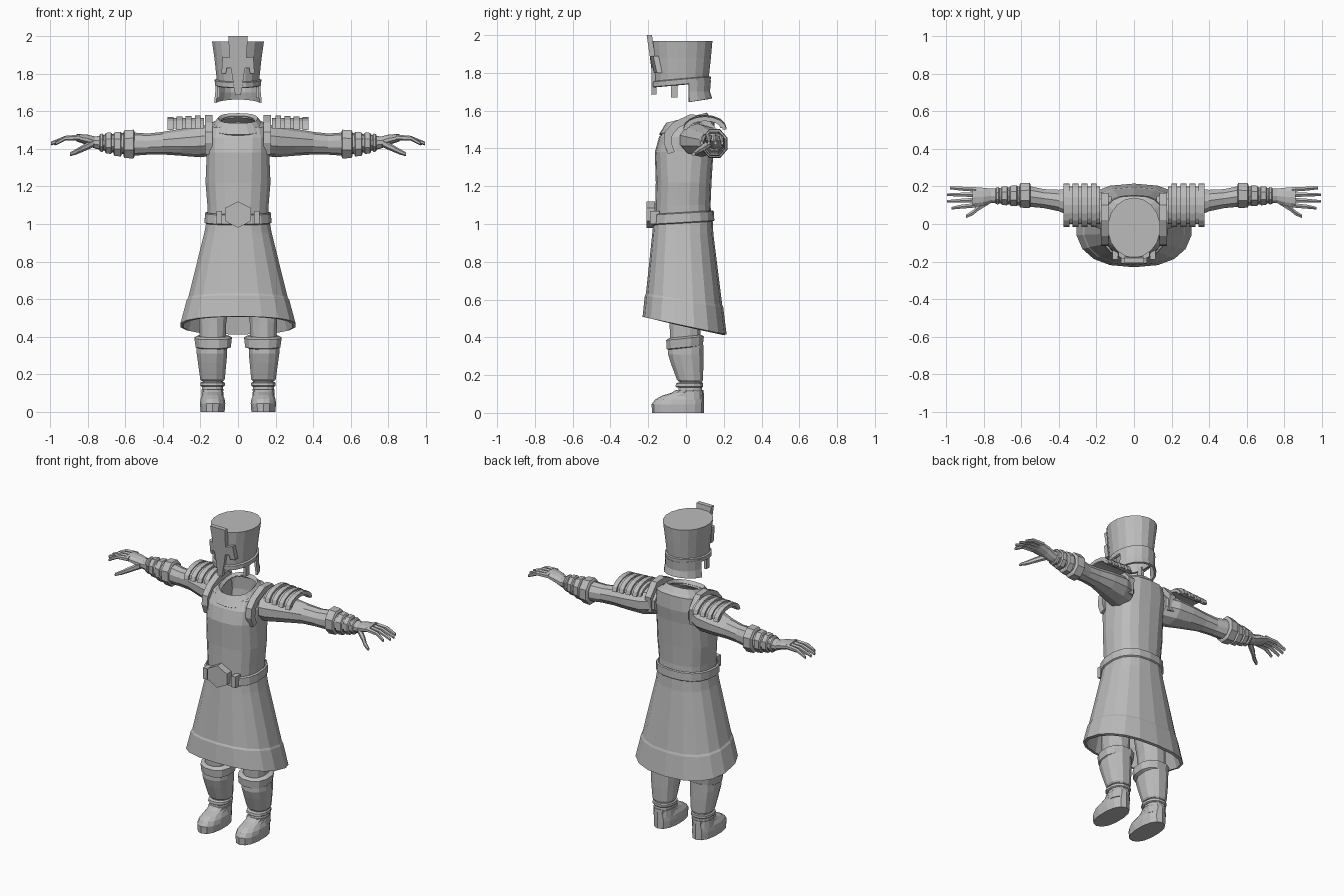
import bpy, bmesh, math

grey = bpy.data.materials.new("plain grey")
grey.diffuse_color = (0.5, 0.5, 0.5, 1)


def loft(name, rings, caps=(True, True), mirror=False, thick=0, closed=True):
    """Skin a list of cross-sections with quads, optionally capped."""
    bm = bmesh.new()
    rows = [[bm.verts.new(p) for p in r] for r in rings]
    n = len(rows[0])
    for a, b in zip(rows, rows[1:]):
        for i in range(n if closed else n - 1):
            j = (i + 1) % n
            bm.faces.new((a[i], a[j], b[j], b[i]))
    if caps[0]:
        bm.faces.new(rows[0][::-1])
    if caps[1]:
        bm.faces.new(rows[-1])
    bmesh.ops.recalc_face_normals(bm, faces=bm.faces)
    me = bpy.data.meshes.new(name)
    bm.to_mesh(me)
    bm.free()
    me.materials.append(grey)
    ob = bpy.data.objects.new(name, me)
    bpy.context.collection.objects.link(ob)
    if thick:
        mod = ob.modifiers.new("thickness", 'SOLIDIFY')
        mod.thickness = thick
        mod.offset = -1
    if mirror:
        ob.modifiers.new("mirror", 'MIRROR')
    return ob


def power(v, p):
    return math.copysign(abs(v) ** (2 / p), v)


def zring(z, x0, x1, y0, y1, n=16, tilt=0, p=2):
    """Horizontal rounded section inside a box, tilted along y."""
    pts = []
    for i in range(n):
        t = 2 * math.pi * (i + 0.5) / n
        x = (x0 + x1) / 2 + (x1 - x0) / 2 * power(math.cos(t), p)
        y = (y0 + y1) / 2 + (y1 - y0) / 2 * power(math.sin(t), p)
        pts.append((x, y, z + tilt * y))
    return pts


def body(z, hx, y0, y1, tilt=0, n=18, p=2.4):
    return zring(z, -hx, hx, y0, y1, n, tilt, p)


def xring(x, y, z, ry, rz, n=10):
    """Section across the arm direction."""
    return [(x, y + ry * math.cos(2 * math.pi * (i + 0.5) / n),
             z + rz * math.sin(2 * math.pi * (i + 0.5) / n)) for i in range(n)]


def box(name, x0, x1, y0, y1, z0, z1, mirror=False):
    r = [[(x0, y0, z), (x1, y0, z), (x1, y1, z), (x0, y1, z)] for z in (z0, z1)]
    return loft(name, r, mirror=mirror)


def strap(name, x0, x1, path, inner):
    """Rectangular strip along a y-z path; inner gives the underside path."""
    loft(name, [[(x0, *a), (x1, *a), (x1, *b), (x0, *b)]
                for a, b in zip(path, inner)], mirror=True)


# Torso, open at the neck and the waist
loft("torso", [
    body(1.02, .162, -.165, .135), body(1.10, .165, -.163, .13),
    body(1.22, .175, -.16, .135), body(1.38, .168, -.165, .145, p=2.7),
    body(1.46, .168, -.143, .155, p=2.8), body(1.525, .155, -.11, .15, .15, p=2.7),
    body(1.545, .10, -.09, .105, .3)], (False, False), thick=.012)
loft("collar", [
    body(1.518, .14, -.143, .135, .3), body(1.562, .105, -.105, .11, .25),
    body(1.545, .09, -.088, .10, .3)], (False, False), thick=.008)

# Armhole straps
outer = [(-.095, 1.37), (-.118, 1.43), (-.112, 1.49), (-.065, 1.54),
         (.02, 1.58), (.10, 1.575), (.165, 1.50), (.155, 1.40)]
strap("shoulder_strap", .135, .175, outer,
      [(.03 + (y - .03) * .72, 1.42 + (z - 1.42) * .75) for y, z in outer])

# Skirt with a hem band
loft("skirt", [
    body(1.04, .165, -.17, .14), body(.95, .182, -.178, .145, -.03),
    body(.60, .268, -.212, .192, -.15), body(.588, .276, -.218, .197, -.15),
    body(.46, .31, -.23, .215, -.21)], (False, False), thick=.018)

# Belt, buckle and loops
loft("belt", [
    body(1.005, .172, -.178, .143, .06), body(1.01, .18, -.187, .15, .06),
    body(1.058, .178, -.185, .148, .06), body(1.063, .168, -.175, .14, .06)],
    (False, False))
hexagon = [(0, .98), (.068, 1.015), (.068, 1.085), (0, 1.12), (-.068, 1.085), (-.068, 1.015)]
loft("buckle", [[(x, y, z) for x, z in hexagon] for y in (-.165, -.21)])
box("belt_loop", .085, .115, -.19, -.14, 1.0, 1.07, True)

# Arms
loft("arm", [xring(*r) for r in (
    (.12, .05, 1.45, .10, .085), (.20, .08, 1.44, .105, .085),
    (.30, .105, 1.435, .085, .072), (.40, .125, 1.43, .06, .06),
    (.48, .135, 1.425, .053, .056), (.56, .147, 1.425, .058, .062),
    (.70, .15, 1.432, .045, .045), (.76, .15, 1.433, .04, .032),
    (.80, .145, 1.447, .05, .028), (.86, .142, 1.46, .056, .02))], mirror=True)

# Bracer rings shrinking to the wrist
for x0, x1, y, z, ry, rz in ((.55, .61, .152, 1.425, .073, .083),
                             (.618, .662, .15, 1.425, .06, .071),
                             (.67, .708, .15, 1.43, .055, .062),
                             (.715, .738, .15, 1.432, .05, .053)):
    loft("bracer_ring", [xring(x0, y, z, ry * .85, rz * .85, 8),
                         xring(x0 + .006, y, z, ry, rz, 8),
                         xring(x1 - .006, y, z, ry * .96, rz * .96, 8),
                         xring(x1, y, z, ry * .82, rz * .82, 8)], mirror=True)

# Fingers and thumb
for i, tip in enumerate((.97, .995, .995, .98)):
    k = i - 1.5
    loft("finger", [xring(.84, .142 + k * .028, 1.46, .014, .016, 6),
                    xring(.92, .140 + k * .032, 1.456, .012, .013, 6),
                    xring(tip, .138 + k * .036, 1.428, .008, .01, 6)], mirror=True)
loft("thumb", [xring(.77, .125, 1.43, .022, .022, 6),
               xring(.83, .085, 1.40, .018, .018, 6),
               xring(.86, .058, 1.385, .015, .015, 6),
               xring(.895, .04, 1.37, .01, .01, 6)], mirror=True)


# Shoulder pads: curved plate with raised ribs
def pad_arc(grow, drop=0):
    pts = []
    for i in range(9):
        t = math.pi * i / 8
        pts.append((.10 - (.10 + grow) * math.cos(t),
                    1.508 - drop + (.055 + grow) * math.sin(t)))
    return pts


strap("shoulder_pad", .18, .375, pad_arc(0), pad_arc(-.018))
for i in range(4):
    x = .20 + i * .048
    strap("pad_rib", x, x + .03, pad_arc(.015, .003 * i), pad_arc(-.005, .003 * i))


# Legs
def leg_part(name, rows, n=12, p=2.3, tilt=0):
    loft(name, [zring(*r, n, tilt, p) for r in rows], mirror=True)


leg_part("thigh", [(.36, .065, .205, -.085, .08), (.48, .06, .21, -.09, .08),
                   (.65, .03, .22, -.10, .08)])
leg_part("knee_guard", [(.34, .055, .215, -.09, .085), (.348, .035, .228, -.105, .092),
                        (.395, .03, .235, -.108, .098), (.405, .05, .215, -.09, .085)], tilt=.1)
leg_part("shin_guard", [(.165, .075, .195, -.04, .088), (.175, .068, .203, -.05, .092),
                        (.26, .06, .215, -.082, .095), (.31, .055, .222, -.098, .095),
                        (.36, .055, .222, -.095, .095)])
leg_part("ankle", [(.07, .075, .198, -.05, .09), (.18, .08, .19, -.035, .085)])
leg_part("ankle_band", [(.135, .075, .195, -.05, .088), (.14, .068, .202, -.058, .093),
                        (.155, .068, .202, -.055, .093), (.16, .075, .195, -.045, .088)])
leg_part("boot", [(0, .07, .2, -.18, .095), (.045, .066, .204, -.182, .095),
                  (.07, .07, .2, -.165, .095), (.09, .08, .19, -.13, .095),
                  (.105, .08, .19, -.08, .094), (.12, .073, .197, -.055, .092)], 14)

# Tall helmet, band and neck guard
loft("helmet", [body(1.74, .113, -.165, .115, p=2), body(1.77, .115, -.168, .12, p=2),
                body(1.88, .127, -.176, .132, p=2), body(1.97, .14, -.18, .14, p=2)],
     (False, True), thick=.01)
loft("helmet_band", [body(1.738, .115, -.17, .12, .09, p=2), body(1.742, .124, -.18, .13, .09, p=2),
                     body(1.768, .126, -.18, .132, .09, p=2), body(1.772, .115, -.17, .12, .09, p=2)],
     (False, False))


def guard_row(z, hx, ry, rise):
    return [(hx * math.cos(t), -.015 + ry * math.sin(t), z + rise * math.sin(t))
            for t in (math.radians(12 + 156 * i / 8) for i in range(9))]


loft("neck_guard", [guard_row(1.76, .112, .135, 0), guard_row(1.70, .112, .13, 0),
                    guard_row(1.64, .118, .142, .022)], (False, False), thick=.012, closed=False)
box("cheek_guard", .095, .112, -.08, -.045, 1.67, 1.76, True)

# Cross-shaped face plate leaning forward and wrapping the helmet
half = [(.015, 1.685), (.03, 1.78), (.038, 1.83), (.06, 1.83), (.064, 1.80), (.088, 1.80),
        (.082, 1.89), (.045, 1.885), (.052, 2.0)]
outline = half + [(-x, z) for x, z in reversed(half)]
loft("cross_plate", [[(x, dy - .185 - max(0, z - 1.8) * .17 + 4 * x * x, z) for x, z in outline]
                     for dy in (0, .028)])
